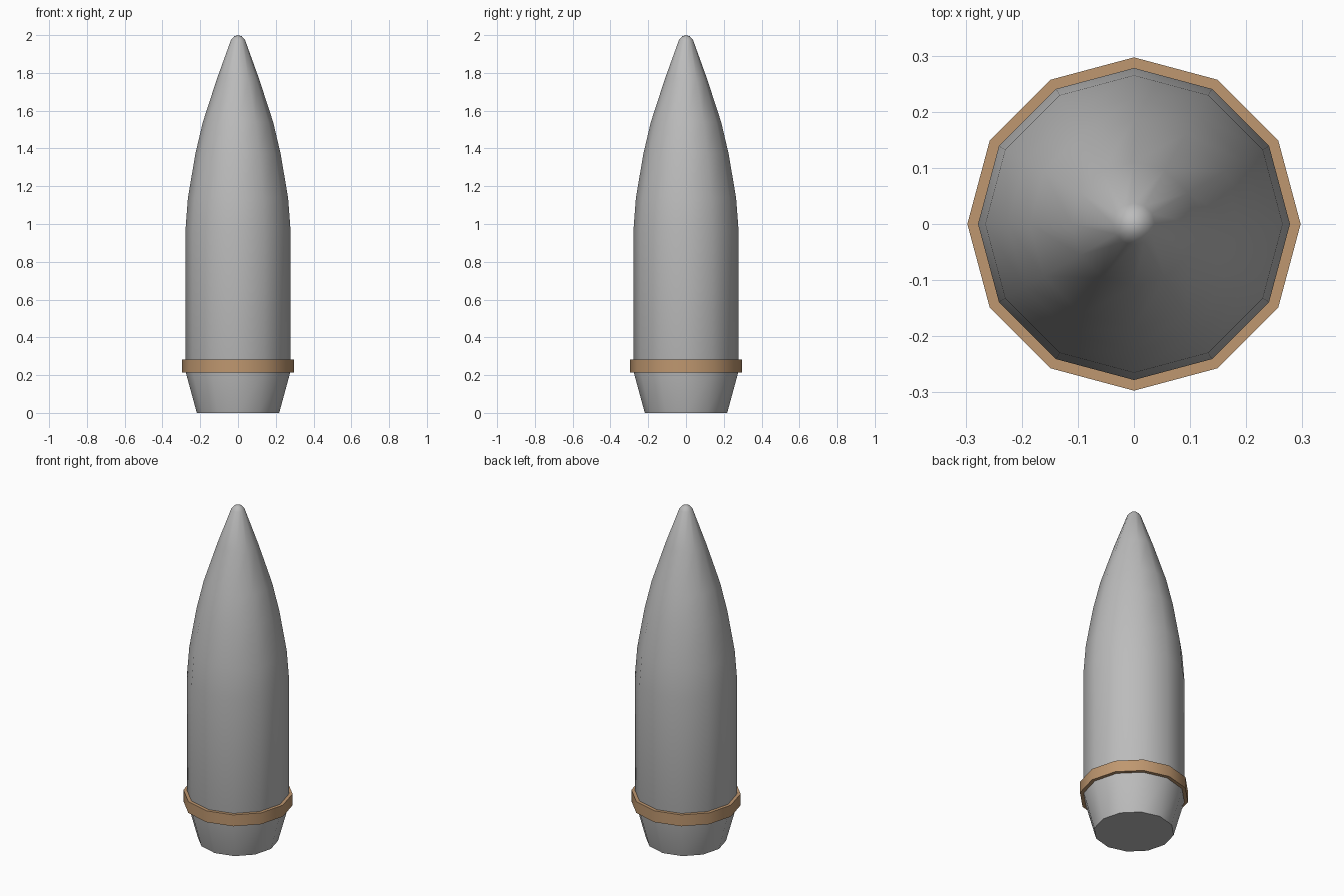
import bpy, bmesh, math

if "Cube" in bpy.data.objects:
    bpy.data.objects.remove(bpy.data.objects["Cube"], do_unlink=True)

SIDES = 12


def material(name, rgb):
    m = bpy.data.materials.new(name)
    m.use_nodes = True
    m.diffuse_color = (*rgb, 1)
    m.node_tree.nodes["Principled BSDF"].inputs["Base Color"].default_value = (*rgb, 1)
    return m


def lathe(name, profile, mat, closed=False):
    """Spin an (r, z) profile around z; r = 0 makes a single pole vertex."""
    bm = bmesh.new()
    rings = []
    for r, z in profile:
        if r == 0:
            rings.append([bm.verts.new((0, 0, z))] * SIDES)
        else:
            rings.append([bm.verts.new((r * math.cos(a), r * math.sin(a), z))
                          for a in (math.tau * i / SIDES for i in range(SIDES))])
    pairs = list(zip(rings, rings[1:]))
    if closed:
        pairs.append((rings[-1], rings[0]))
    else:
        bm.faces.new(rings[0][::-1])  # flat base
    for low, high in pairs:
        for i in range(SIDES):
            j = (i + 1) % SIDES
            corners = dict.fromkeys((low[i], low[j], high[j], high[i]))
            bm.faces.new(list(corners))
    bmesh.ops.recalc_face_normals(bm, faces=bm.faces)
    mesh = bpy.data.meshes.new(name)
    bm.to_mesh(mesh)
    bm.free()
    mesh.materials.append(mat)
    ob = bpy.data.objects.new(name, mesh)
    bpy.context.collection.objects.link(ob)
    bpy.ops.object.select_all(action="DESELECT")
    ob.select_set(True)
    bpy.context.view_layer.objects.active = ob
    bpy.ops.object.shade_smooth_by_angle(angle=math.radians(40))
    return ob


steel = material("grey steel", (0.50, 0.50, 0.50))
copper = material("copper", (0.52, 0.31, 0.16))

# Shell: tapered tail, straight wall, pointed nose with a small rounded tip
lathe("shell_body", [(0.218, 0), (0.278, 0.22), (0.278, 0.97), (0.265, 1.14),
                     (0.225, 1.375), (0.186, 1.54), (0.111, 1.77),
                     (0.037, 1.975), (0.02, 1.994), (0, 2.0)], steel)

# Raised band around the bottom of the straight wall
lathe("driving_band", [(0.27, 0.215), (0.297, 0.215),
                       (0.297, 0.283), (0.27, 0.283)], copper, closed=True)
